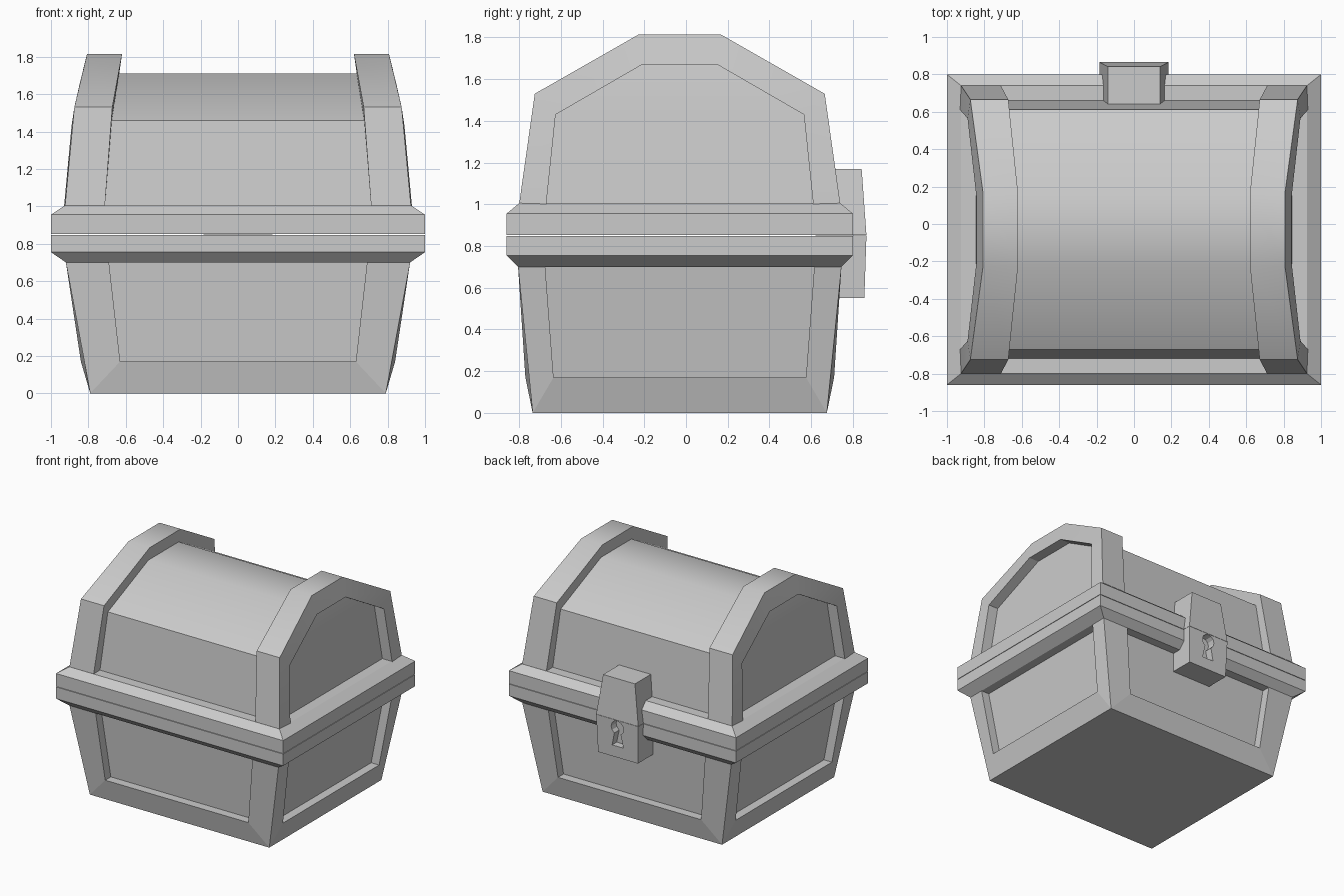
import bpy, bmesh, math
from mathutils import Matrix

if "Cube" in bpy.data.objects:
    bpy.data.objects.remove(bpy.data.objects["Cube"])

CY = -0.03   # centre of the chest body in y (the lock sticks out at the back)


def finish(bm, name):
    bmesh.ops.remove_doubles(bm, verts=bm.verts, dist=1e-4)
    bmesh.ops.recalc_face_normals(bm, faces=bm.faces)
    me = bpy.data.meshes.new(name)
    bm.to_mesh(me)
    bm.free()
    ob = bpy.data.objects.new(name, me)
    bpy.context.collection.objects.link(ob)
    return ob


def loft(bm, rings, closed):
    """Join rings of points with quads; returns the vertex rings."""
    vs = [[bm.verts.new(p) for p in r] for r in rings]
    for a, b in zip(vs, vs[1:]):
        n = len(a)
        for i in range(n if closed else n - 1):
            j = (i + 1) % n
            bm.faces.new((a[i], a[j], b[j], b[i]))
    return vs


def solid(name, rings):
    bm = bmesh.new()
    vs = loft(bm, rings, True)
    bm.faces.new(vs[0])
    bm.faces.new(vs[-1])
    return finish(bm, name)


def rect(x, y0, y1, z):
    return [(-x, y0, z), (x, y0, z), (x, y1, z), (-x, y1, z)]


def smooth(ob):
    bpy.ops.object.select_all(action='DESELECT')
    ob.select_set(True)
    bpy.context.view_layer.objects.active = ob
    bpy.ops.object.shade_smooth_by_angle(angle=math.radians(30))


# Tapered base: each side is a U-shaped frame round a recessed panel
H, SILL, DEPTH = 0.70, 0.17, 0.07
bm = bmesh.new()
for k in range(4):
    # outer half width, outer distance, inner half width (bottom, top), sill distance
    if k % 2 == 0:
        w, d, wi, ds = (0.79, 0.92), (0.705, 0.775), (0.63, 0.69), 0.74
    else:
        w, d, wi, ds = (0.705, 0.775), (0.79, 0.92), (0.605, 0.645), 0.84
    outer = [(-w[1], -d[1], H), (-w[0], -d[0], 0), (w[0], -d[0], 0), (w[1], -d[1], H)]
    inner = [(-wi[1], -d[1], H), (-wi[0], -ds, SILL), (wi[0], -ds, SILL), (wi[1], -d[1], H)]
    floor = [(x, y + DEPTH, z) for x, y, z in inner]
    rot = Matrix.Translation((0, CY, 0)) @ Matrix.Rotation(k * math.pi / 2, 4, 'Z')
    vs = loft(bm, [outer, inner, floor], False)
    bm.faces.new(vs[2])
    bmesh.ops.transform(bm, matrix=rot, verts=[v for r in vs for v in r])
bm.faces.new([bm.verts.new(p) for p in rect(0.79, CY - 0.705, CY + 0.705, 0)])
finish(bm, "chest_base")


# Rim in two halves, meeting at the opening seam
def rim(name, steps):
    solid(name, [rect(x, CY - y, CY + y, z) for x, y, z in steps])


rim("lower_rim", [(0.92, 0.775, 0.70), (1.0, 0.83, 0.755), (1.0, 0.83, 0.848)])
rim("upper_rim", [(1.0, 0.83, 0.852), (1.0, 0.83, 0.955), (0.925, 0.77, 1.005)])


# Lid: arches lofted from end panel to end frame, band, recess and barrel
def arch(s, pts):
    """pts are (x, half depth, z) from the foot to the crown, mirrored in y."""
    return ([(s * x, CY - y, z) for x, y, z in pts] +
            [(s * x, CY + y, z) for x, y, z in reversed(pts)])


Z0 = 1.0
end_inner = [(0.93, 0.64, Z0), (0.89, 0.595, 1.43), (0.843, 0.18, 1.67)]
end_panel = [(x - 0.085, y, z) for x, y, z in end_inner]
end_outer = [(0.925, 0.77, Z0), (0.875, 0.695, 1.53), (0.807, 0.195, 1.815)]
band_inner = [(0.712, 0.77, Z0), (0.672, 0.695, 1.53), (0.62, 0.195, 1.815)]
barrel = [(0.712, 0.69, Z0), (0.675, 0.642, 1.46), (0.635, 0.19, 1.71)]
half = [end_panel, end_inner, end_outer, band_inner, barrel]
bm = bmesh.new()
vs = loft(bm, [arch(1, p) for p in half] + [arch(-1, p) for p in reversed(half)], False)
for r in (vs[0], vs[-1]):
    bm.faces.new((r[0], r[1], r[4], r[5]))
    bm.faces.new((r[1], r[2], r[3], r[4]))
smooth(finish(bm, "lid"))

# Lock on the back: hasp on the lid, lock body on the base
solid("lock_hasp", [rect(0.185, 0.60, 0.865, 0.852), rect(0.14, 0.60, 0.842, 1.17)])
body = solid("lock_body", [rect(0.175, 0.62, 0.855, 0.55), rect(0.185, 0.62, 0.865, 0.85)])

# Keyhole cut into the lock body
hole = [(0.055 * math.cos(a), 0.79 + 0.055 * math.sin(a))
        for a in (math.radians(-60 + 300 * i / 10) for i in range(11))]
hole += [(-0.05, 0.64), (0.05, 0.64)]
cutter = solid("keyhole_cutter", [[(x, y, z) for x, z in hole] for y in (0.80, 0.95)])
cutter.hide_render = True
mod = body.modifiers.new("keyhole", 'BOOLEAN')
mod.operation, mod.solver, mod.object = 'DIFFERENCE', 'EXACT', cutter
bpy.context.view_layer.objects.active = body
bpy.ops.object.modifier_apply(modifier=mod.name)
bpy.data.objects.remove(cutter)
